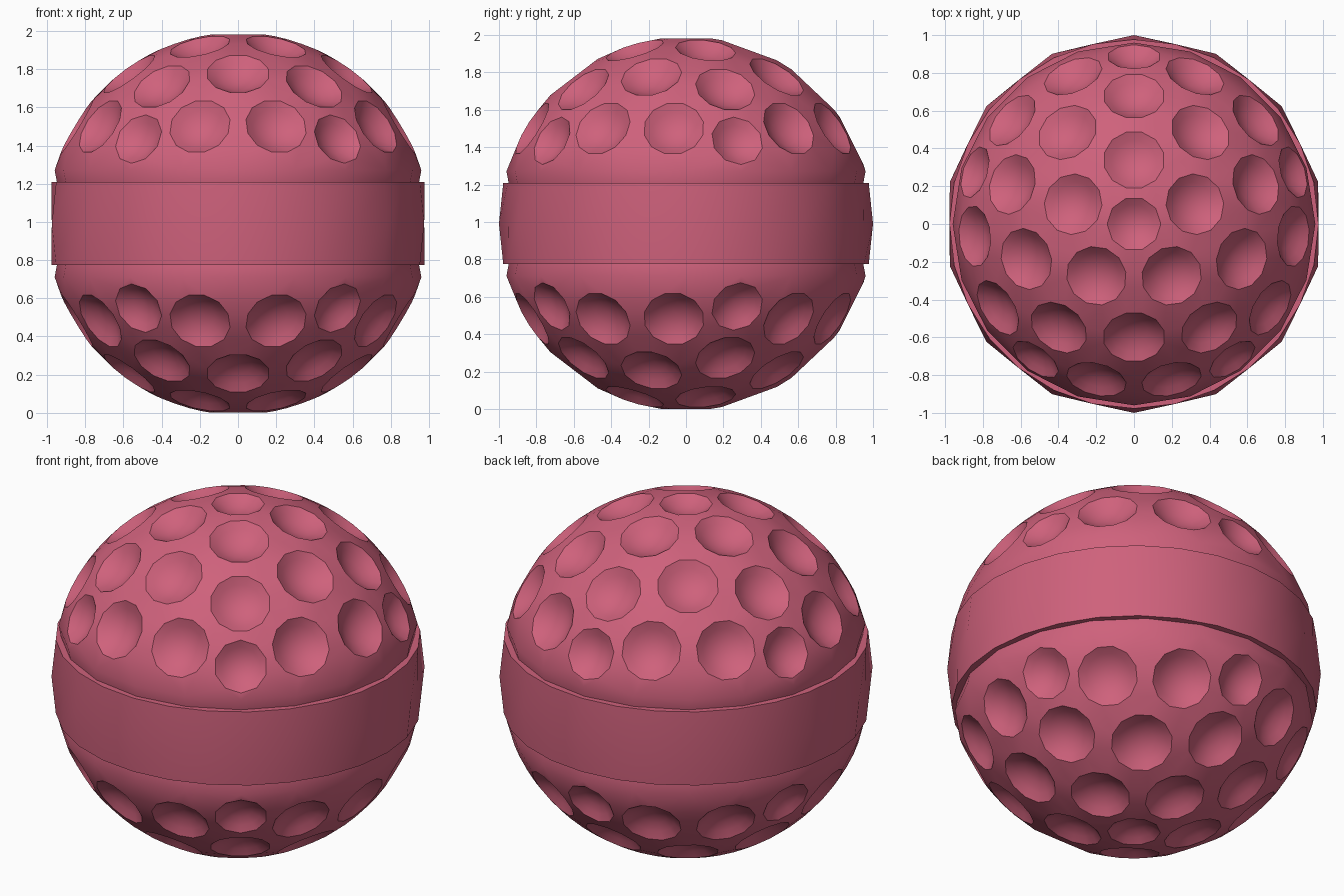
import bpy, bmesh
from math import sin, cos, pi, radians
from mathutils import Vector

if "Cube" in bpy.data.objects:
    bpy.data.objects.remove(bpy.data.objects["Cube"])

CENTER_Z = 0.991
mat = bpy.data.materials.new("red_rubber")
mat.diffuse_color = (0.62, 0.12, 0.2, 1)
mat.use_nodes = True
mat.node_tree.nodes["Principled BSDF"].inputs["Base Color"].default_value = mat.diffuse_color


def finish(name, bm):
    bmesh.ops.recalc_face_normals(bm, faces=bm.faces)
    me = bpy.data.meshes.new(name)
    bm.to_mesh(me)
    bm.free()
    me.materials.append(mat)
    ob = bpy.data.objects.new(name, me)
    bpy.context.collection.objects.link(ob)
    ob.location.z = CENTER_Z
    bpy.ops.object.select_all(action='DESELECT')
    ob.select_set(True)
    bpy.context.view_layer.objects.active = ob
    bpy.ops.object.shade_smooth_by_angle(angle=radians(28))
    return ob


def polar(theta, az):
    t, a = radians(theta), radians(az)
    return Vector((sin(t) * cos(a), sin(t) * sin(a), cos(t)))


def ring(bm, n, radius, z):
    return [bm.verts.new((radius * cos(2 * pi * i / n), radius * sin(2 * pi * i / n), z))
            for i in range(n)]


def bridge(bm, a, b):
    n = len(a)
    for i in range(n):
        bm.faces.new((a[i], a[(i + 1) % n], b[(i + 1) % n], b[i]))


# dimple layout: geodesic pattern, (direction, radius, rim sides)
dimples = [(polar(0, 0), 0.142, 10)]
for k in range(5):
    az = 90 + 72 * k
    dimples += [(polar(20.08, az), 0.162, 12), (polar(43.35, az), 0.162, 12),
                (polar(37.38, az + 36), 0.165, 12), (polar(63.43, az), 0.142, 10),
                (polar(59.0, az + 22.4), 0.162, 12), (polar(59.0, az - 22.4), 0.162, 12)]

# half shell: hull over the dimple rims and the lower edge, then open the caps
bm = bmesh.new()
group, rims = {}, []
for i, (d, r, n) in enumerate(dimples):
    side = d.cross(Vector((1, 0, 0)) if abs(d.z) > 0.99 else Vector((0, 0, 1))).normalized()
    up = side.cross(d)
    base = d * (1 - r * r) ** 0.5
    spokes = [side * cos(2 * pi * (j + 0.5) / n) + up * sin(2 * pi * (j + 0.5) / n) for j in range(n)]
    rim = [bm.verts.new(base + s * r) for s in spokes]
    rims.append((d, r, base, spokes, rim))
    group.update({v: i for v in rim})
edge = ring(bm, 20, 0.96, 0.28)
group.update({v: -1 for v in edge})
bmesh.ops.convex_hull(bm, input=list(bm.verts))
caps = [f for f in bm.faces if len({group[v] for v in f.verts}) == 1]
bmesh.ops.delete(bm, geom=caps, context='FACES_ONLY')
loose = [e for e in bm.edges if not e.link_faces]
bmesh.ops.delete(bm, geom=loose, context='EDGES')

# concave bowls
for d, r, base, spokes, rim in rims:
    depth = 0.4 * r
    last = rim
    for t in (0.75, 0.45):
        nxt = [bm.verts.new(base + s * r * t - d * depth * (1 - t * t)) for s in spokes]
        bridge(bm, last, nxt)
        last = nxt
    mid = bm.verts.new(base - d * depth)
    for j in range(len(last)):
        bm.faces.new((last[j], last[(j + 1) % len(last)], mid))

# lip running down behind the band
bridge(bm, edge, ring(bm, 20, 0.945, 0.2))
shell = finish("dimpled_shell", bm)
mirror = shell.modifiers.new("mirror", 'MIRROR')
mirror.use_axis = (False, False, True)
mirror.use_clip = False
mirror.use_mirror_merge = False

# equator band: 14-sided middle, rounder ends, thin ledges inward
bm = bmesh.new()
H = 0.217
rings = [ring(bm, 28, r, z) for r, z in
         ((0.925, -H), (0.977, -H), (0.975, 0), (0.977, H), (0.925, H))]
for i, v in enumerate(rings[2]):
    if i % 2:
        v.co *= 1 / 0.975
for a, b in zip(rings, rings[1:]):
    bridge(bm, a, b)
finish("equator_band", bm)
